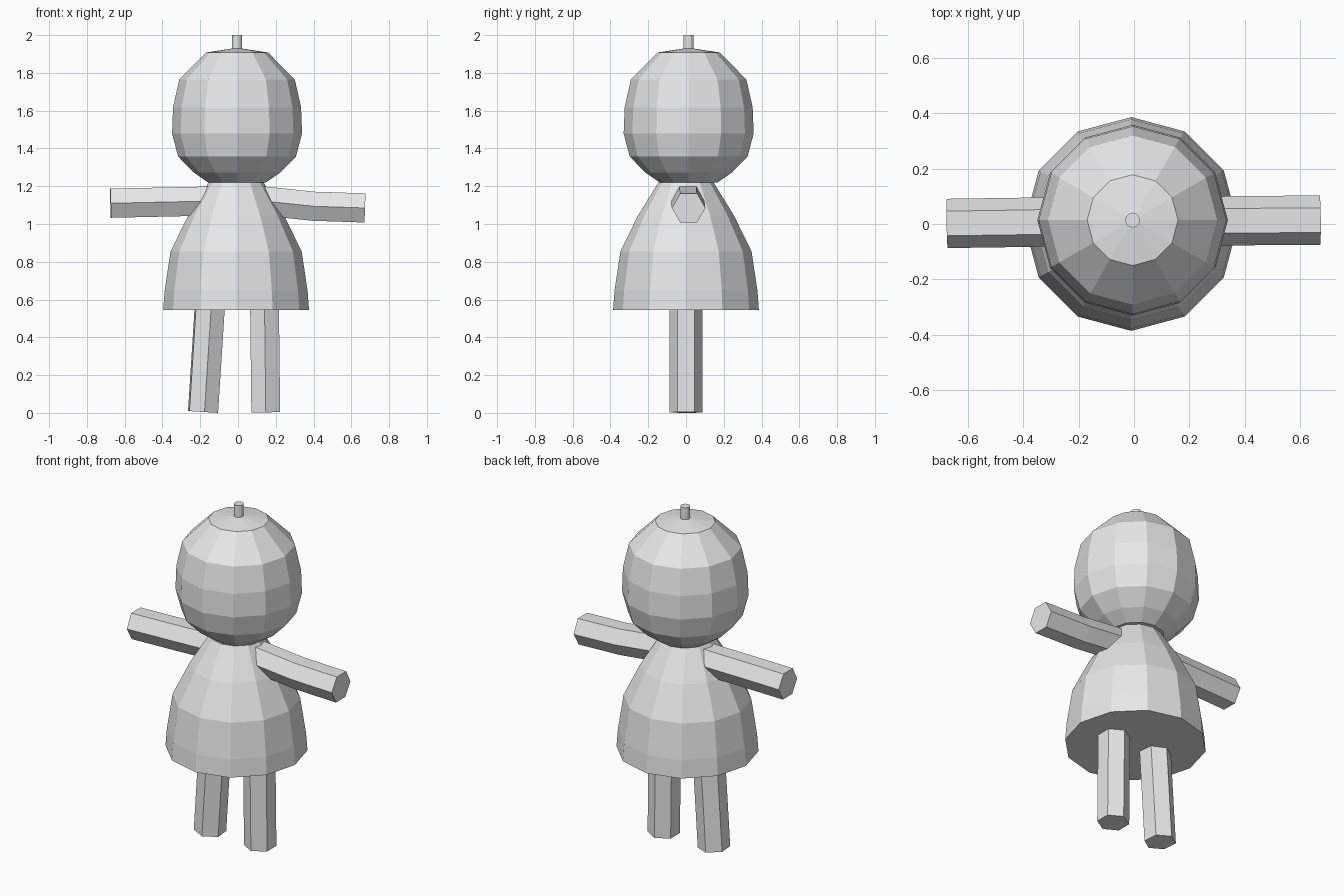
import bpy, bmesh
from math import cos, sin, pi, radians
from mathutils import Vector

cube = bpy.data.objects.get("Cube")
if cube:
    bpy.data.objects.remove(cube, do_unlink=True)

grey = bpy.data.materials.new("plain grey")
grey.use_nodes = True
grey.diffuse_color = (0.8, 0.8, 0.8, 1)
grey.node_tree.nodes["Principled BSDF"].inputs["Base Color"].default_value = (0.8, 0.8, 0.8, 1)


def finish(name, bm):
    """Turn a bmesh into a flat-shaded grey object."""
    bmesh.ops.recalc_face_normals(bm, faces=bm.faces)
    mesh = bpy.data.meshes.new(name)
    bm.to_mesh(mesh)
    bm.free()
    mesh.materials.append(grey)
    obj = bpy.data.objects.new(name, mesh)
    bpy.context.collection.objects.link(obj)
    return obj


def skin(bm, rings):
    """Bridge successive vertex rings with quads."""
    n = len(rings[0])
    for a, b in zip(rings, rings[1:]):
        for i in range(n):
            j = (i + 1) % n
            bm.faces.new((a[i], a[j], b[j], b[i]))


def lathe(name, profile, centre, sides=12, peak=0.0):
    """Revolve (radius, height) points; a peak raises a shallow cone on top."""
    bm = bmesh.new()
    cx, cy = centre
    rings = [[bm.verts.new((cx + r * cos(2 * pi * i / sides),
                            cy + r * sin(2 * pi * i / sides), z))
              for i in range(sides)] for r, z in profile]
    skin(bm, rings)
    bm.faces.new(rings[0])
    top = bm.faces.new(rings[-1])
    if peak:
        bmesh.ops.poke(bm, faces=[top])
        bm.verts.ensure_lookup_table()
        bm.verts[-1].co.z += peak
    return finish(name, bm)


def limb(name, path, radius, across, turn=0, sides=6):
    """Sweep a hexagon along a path; 'across' points to its first corner."""
    bm = bmesh.new()
    pts = [Vector(p) for p in path]
    rings = []
    for k, p in enumerate(pts):
        d = (pts[min(k + 1, len(pts) - 1)] - pts[max(k - 1, 0)]).normalized()
        u = Vector(across)
        u = (u - d * u.dot(d)).normalized()
        v = d.cross(u)
        angles = [2 * pi * i / sides + radians(turn) for i in range(sides)]
        rings.append([bm.verts.new(p + radius * (u * cos(a) + v * sin(a))) for a in angles])
    skin(bm, rings)
    bm.faces.new(rings[0])
    bm.faces.new(rings[-1])
    return finish(name, bm)


# Bell-shaped body
lathe("body", [(0.386, 0.545), (0.378, 0.65), (0.347, 0.855),
               (0.254, 1.045), (0.146, 1.22)], (-0.01, 0))

# Egg-shaped head with a shallow cone on top, and its stem
lathe("head", [(0.153, 1.22), (0.23, 1.273), (0.312, 1.357), (0.344, 1.479),
               (0.339, 1.617), (0.306, 1.765), (0.164, 1.908)], (-0.005, 0.014), peak=0.025)
lathe("stem", [(0.027, 1.915), (0.027, 2.0)], (-0.005, 0.014))

# Slightly bent arms
limb("left_arm", [(0.1, 0.01, 1.125), (0.22, 0.01, 1.113), (0.4, 0.012, 1.094),
                  (0.672, 0.014, 1.085)], 0.089, (0, 1, 0))
limb("right_arm", [(-0.1, 0.01, 1.122), (-0.22, 0.01, 1.12), (-0.4, 0.006, 1.116),
                   (-0.675, 0.002, 1.11)], 0.089, (0, 1, 0))

# Straight legs, the right one splayed outward
limb("left_leg", [(0.14, 0, 0.6), (0.147, 0, 0.003)], 0.088, (0, 1, 0))
limb("right_leg", [(-0.147, 0, 0.6), (-0.185, 0, 0.005)], 0.088, (0, 1, 0), turn=-5)
